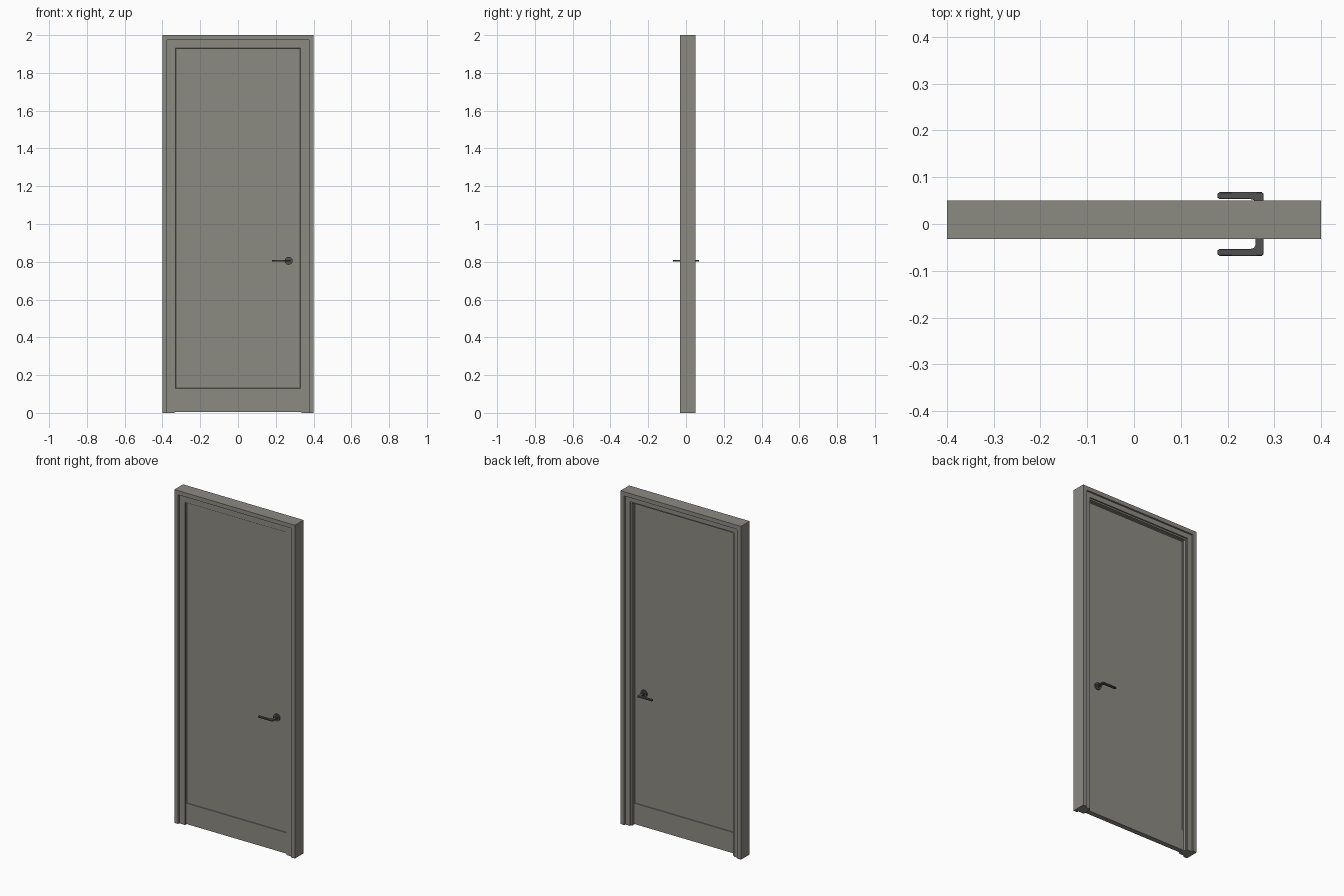
import bpy
import bmesh
from math import radians
from mathutils import Matrix, Vector

if "Cube" in bpy.data.objects:
    bpy.data.objects.remove(bpy.data.objects["Cube"], do_unlink=True)


def make_material(name, colour):
    mat = bpy.data.materials.new(name)
    mat.use_nodes = True
    mat.diffuse_color = (*colour, 1)
    bsdf = next(n for n in mat.node_tree.nodes if n.type == "BSDF_PRINCIPLED")
    bsdf.inputs["Base Color"].default_value = (*colour, 1)
    return mat


door_grey = make_material("warm grey paint", (0.26, 0.255, 0.222))
handle_grey = make_material("dark grey metal", (0.085, 0.083, 0.085))


def finish(bm, name, mat):
    bmesh.ops.recalc_face_normals(bm, faces=bm.faces)
    mesh = bpy.data.meshes.new(name)
    bm.to_mesh(mesh)
    bm.free()
    mesh.materials.append(mat)
    obj = bpy.data.objects.new(name, mesh)
    bpy.context.collection.objects.link(obj)
    return obj


def smooth(obj):
    bpy.ops.object.select_all(action="DESELECT")
    obj.select_set(True)
    bpy.context.view_layer.objects.active = obj
    bpy.ops.object.shade_smooth_by_angle(angle=radians(35))


HALF_W, TOP = 0.4, 2.0

# Door frame: stepped profile (inset from the outside, depth), mitred over jambs and head
profile = [(0, -0.032), (0.025, -0.032), (0.025, -0.021), (0.064, -0.021),
           (0.064, 0.032), (0.055, 0.032), (0.055, 0.04), (0.025, 0.04),
           (0.025, 0.05), (0, 0.05)]
bm = bmesh.new()
rings = []
for side, at_top in ((-1, False), (-1, True), (1, True), (1, False)):
    rings.append([bm.verts.new((side * (HALF_W - i), y, TOP - i if at_top else 0))
                  for i, y in profile])
count = len(profile)
for a, b in zip(rings, rings[1:]):
    for k in range(count):
        n = (k + 1) % count
        bm.faces.new((a[k], a[n], b[n], b[k]))
bm.faces.new(rings[0])
bm.faces.new(rings[-1])
finish(bm, "door_frame", door_grey)

# Door leaf: slab with a shallow sunken panel on both faces above a taller bottom rail
LEAF_Y = 0.015
bm = bmesh.new()
bmesh.ops.create_cube(bm, size=1, matrix=Matrix.Translation((0, 0, 0.971))
                      @ Matrix.Diagonal((0.671, 2 * LEAF_Y, 1.932, 1)))
bm.normal_update()
broad = [f for f in bm.faces if abs(f.normal.y) > 0.9]
bmesh.ops.inset_individual(bm, faces=broad, thickness=0.008)
for face in broad:
    for v in face.verts:
        if v.co.z < 1:
            v.co.z = 0.13
    # A second tiny inset gives the panel its crisp sunken edge
    bmesh.ops.inset_individual(bm, faces=[face], thickness=0.0015, depth=-0.003)
finish(bm, "door_leaf", door_grey)

# Handles: one of each part, mirrored to the back
PIVOT = Vector((0.268, 0, 0.805))


def mirror_to_back(obj):
    mod = obj.modifiers.new("both sides", "MIRROR")
    mod.use_axis = (False, True, False)


def disc(name, radius, y_start, y_end):
    bm = bmesh.new()
    place = (Matrix.Translation((PIVOT.x, (y_start + y_end) / 2, PIVOT.z))
             @ Matrix.Rotation(radians(90), 4, "X"))
    bmesh.ops.create_cone(bm, cap_ends=True, segments=32, radius1=radius,
                          radius2=radius, depth=abs(y_end - y_start), matrix=place)
    obj = finish(bm, name, handle_grey)
    smooth(obj)
    mirror_to_back(obj)


disc("handle_rose", 0.021, -0.012, -0.02)
disc("handle_collar", 0.011, -0.019, -0.026)

# Lever: flat L-shaped bar with a rounded inner corner and tip
outline = [(0.277, -0.018), (0.277, -0.064), (0.274, -0.068), (0.183, -0.068),
           (0.179, -0.065), (0.179, -0.056), (0.183, -0.053), (0.25, -0.053),
           (0.257, -0.051), (0.26, -0.044), (0.26, -0.018)]
bm = bmesh.new()
thick = 0.009
base = bm.faces.new([bm.verts.new((x, y, PIVOT.z - thick / 2)) for x, y in outline])
top = bmesh.ops.extrude_face_region(bm, geom=[base])["geom"]
bmesh.ops.translate(bm, vec=(0, 0, thick),
                    verts=[g for g in top if isinstance(g, bmesh.types.BMVert)])
lever = finish(bm, "handle_lever", handle_grey)
bevel = lever.modifiers.new("soft edges", "BEVEL")
bevel.width = 0.002
bevel.segments = 2
bevel.limit_method = "ANGLE"
bevel.angle_limit = radians(60)
smooth(lever)
mirror_to_back(lever)
